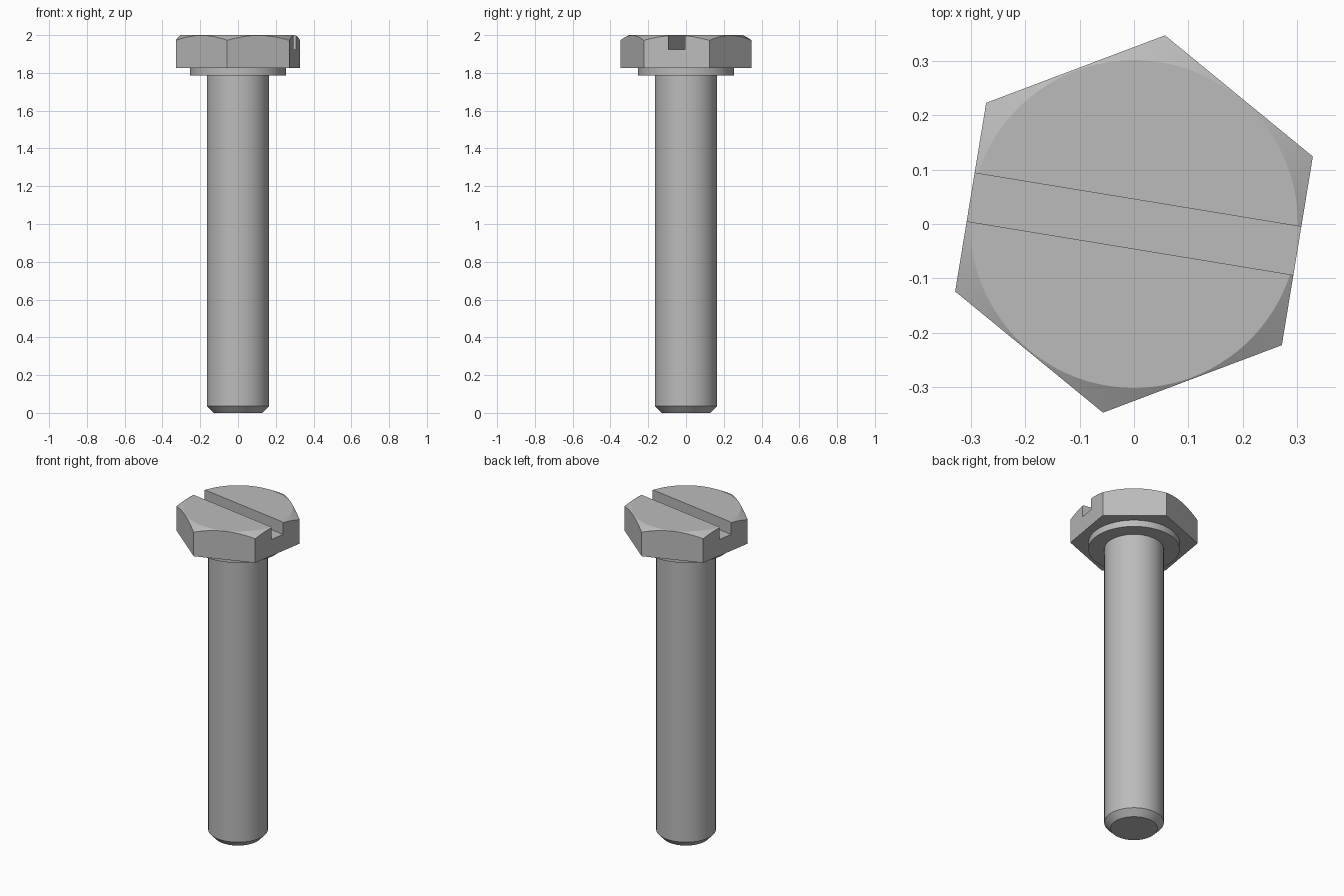
import bpy
import math

cube = bpy.data.objects.get("Cube")
if cube:
    bpy.data.objects.remove(cube)

TURN = math.radians(-9.33)   # twist of the head and its slot
APOTHEM = 0.305

steel = bpy.data.materials.new("grey_steel")
steel.use_nodes = True
colour = (0.5, 0.5, 0.5, 1)
steel.diffuse_color = colour
steel.node_tree.nodes["Principled BSDF"].inputs["Base Color"].default_value = colour


def activate(obj):
    bpy.ops.object.select_all(action='DESELECT')
    obj.select_set(True)
    bpy.context.view_layer.objects.active = obj


def lathe(name, profile, sides=96):
    """Closed solid turned from (radius, height) rings, bottom to top."""
    verts, faces = [], []
    for r, z in profile:
        for i in range(sides):
            a = 2 * math.pi * i / sides + TURN + math.pi / 6
            verts.append((r * math.cos(a), r * math.sin(a), z))
    for k in range(len(profile) - 1):
        for i in range(sides):
            j = (i + 1) % sides
            lo, hi = k * sides, (k + 1) * sides
            faces.append((lo + i, lo + j, hi + j, hi + i))
    faces.append(tuple(reversed(range(sides))))
    faces.append(tuple(range(len(verts) - sides, len(verts))))
    mesh = bpy.data.meshes.new(name)
    mesh.from_pydata(verts, [], faces)
    mesh.materials.append(steel)
    obj = bpy.data.objects.new(name, mesh)
    bpy.context.collection.objects.link(obj)
    return obj


def boolean(target, cutter, operation):
    mod = target.modifiers.new(operation.lower(), 'BOOLEAN')
    mod.operation = operation
    mod.solver = 'EXACT'
    mod.object = cutter
    activate(target)
    bpy.ops.object.modifier_apply(modifier=mod.name)
    bpy.data.objects.remove(cutter)


def smooth(obj, degrees):
    activate(obj)
    bpy.ops.object.shade_smooth_by_angle(angle=math.radians(degrees))


# Shaft with a chamfered tip
shaft = lathe("shaft", [(0.13, 0), (0.165, 0.037), (0.165, 1.79)])
smooth(shaft, 30)

# Round washer face below the head
collar = lathe("collar", [(0.253, 1.785), (0.253, 1.83)])
smooth(collar, 30)

# Hexagonal head, its corners rounded off by a cone
head = lathe("hex_head", [(APOTHEM / math.cos(math.pi / 6), 1.825),
                          (APOTHEM / math.cos(math.pi / 6), 2.0)], sides=6)
cone = lathe("corner_cutter", [(0.5, 1.7), (0.5, 1.89), (0.302, 2.0), (0.284, 2.01)])
boolean(head, cone, 'INTERSECT')

# Screwdriver slot across the flats
bpy.ops.mesh.primitive_cube_add(size=1, location=(0, 0, 2.025), rotation=(0, 0, TURN))
slot = bpy.context.object
slot.name = "slot_cutter"
slot.scale = (1, 0.09, 0.2)
boolean(head, slot, 'DIFFERENCE')
smooth(head, 20)
